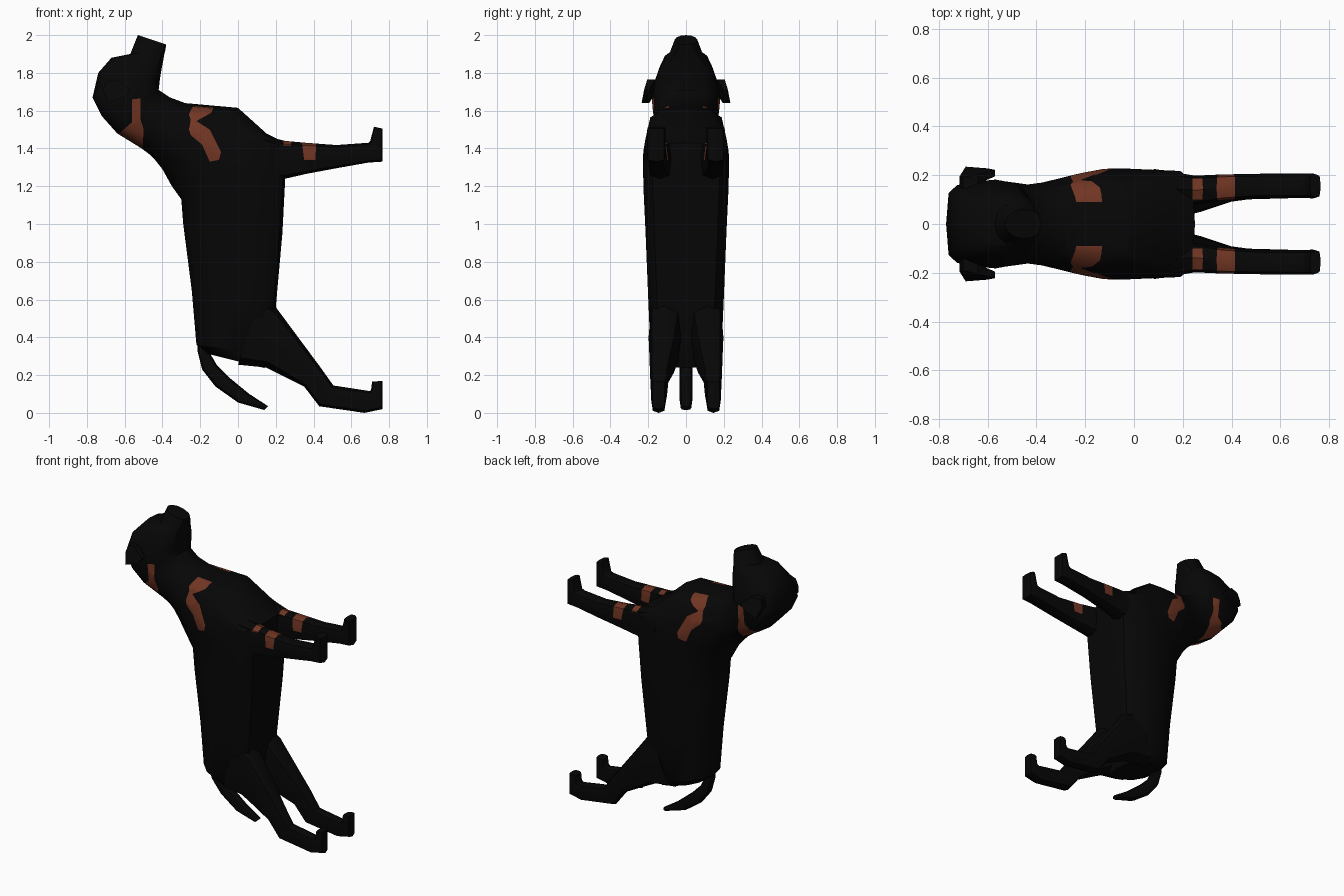
import bpy, bmesh, math
from mathutils import Vector

if "Cube" in bpy.data.objects:
    bpy.data.objects.remove(bpy.data.objects["Cube"])


def material(name, rgb):
    m = bpy.data.materials.new(name)
    m.diffuse_color = (*rgb, 1)
    m.use_nodes = True
    m.node_tree.nodes["Principled BSDF"].inputs["Base Color"].default_value = m.diffuse_color
    return m


BLACK = material("black coat", (0.002, 0.002, 0.002))
TAN = material("tan patch", (0.165, 0.036, 0.017))


def inside(x, z, poly):
    hit = False
    for (x1, z1), (x2, z2) in zip(poly, poly[1:] + poly[:1]):
        if (z1 > z) != (z2 > z) and x < x1 + (z - z1) * (x2 - x1) / (z2 - z1):
            hit = not hit
    return hit


def paint(bm, poly, min_y):
    """Cut the outline through the surface and colour the faces within it."""
    xs, zs = zip(*poly)

    def near():
        out = []
        for f in bm.faces:
            fx = [v.co.x for v in f.verts]
            fz = [v.co.z for v in f.verts]
            if (max(fx) > min(xs) and min(fx) < max(xs)
                    and max(fz) > min(zs) and min(fz) < max(zs)):
                out.append(f)
        return out

    def cut(co, no):
        faces = near()
        geom = set(faces)
        for f in faces:
            geom.update(f.edges)
            geom.update(f.verts)
        bmesh.ops.bisect_plane(bm, geom=list(geom), dist=1e-5,
                               plane_co=co, plane_no=no)

    for (x1, z1), (x2, z2) in zip(poly, poly[1:] + poly[:1]):
        cut((x1, 0, z1), Vector((z2 - z1, 0, x1 - x2)).normalized())
    for s in (-1, 1):
        cut((0, s * min_y, 0), (0, 1, 0))
    for f in near():
        c = f.calc_center_median()
        if abs(c.y) > min_y and inside(c.x, c.z, poly):
            f.material_index = 1


def finish(bm, name, patches=()):
    bmesh.ops.recalc_face_normals(bm, faces=bm.faces)
    for poly, min_y in patches:
        paint(bm, poly, min_y)
    me = bpy.data.meshes.new(name)
    bm.to_mesh(me)
    bm.free()
    me.materials.append(BLACK)
    me.materials.append(TAN)
    ob = bpy.data.objects.new(name, me)
    bpy.context.collection.objects.link(ob)
    bpy.ops.object.select_all(action='DESELECT')
    ob.select_set(True)
    bpy.context.view_layer.objects.active = ob
    bpy.ops.object.shade_smooth_by_angle(angle=math.radians(40))
    return ob


def loft(name, sections, sides=12, power=(2.8, 2.8), side=1, patches=()):
    """Sections: (x, z) of one edge, (x, z) of the other, y centre, half width,
    then optionally the squareness of the first and second half."""
    bm = bmesh.new()
    rings = []
    for xa, za, xb, zb, yc, hw, *own in sections:
        ring = []
        for i in range(sides):
            a = math.tau * i / sides
            c, s = round(math.cos(a), 6), round(math.sin(a), 6)
            e = 2 / (own or power)[1 if c >= 0 else 0]
            c = math.copysign(abs(c) ** e, c)
            s = math.copysign(abs(s) ** e, s)
            ring.append(bm.verts.new(((xa + xb) / 2 + (xb - xa) / 2 * c,
                                      side * (yc + hw * s),
                                      (za + zb) / 2 + (zb - za) / 2 * c)))
        rings.append(ring)
    for p, q in zip(rings, rings[1:]):
        for i in range(sides):
            j = (i + 1) % sides
            bm.faces.new((p[i], p[j], q[j], q[i]))
    bm.faces.new(rings[0])
    bm.faces.new(rings[-1])
    return finish(bm, name, patches)


# Tan markings as side outlines (x, z) with the nearest distance to the middle
shoulder = [(-.25, 1.55), (-.26, 1.58), (-.22, 1.66), (-.12, 1.65), (-.14, 1.59),
            (-.22, 1.545), (-.15, 1.5), (-.09, 1.38), (-.10, 1.34), (-.15, 1.33),
            (-.19, 1.42), (-.25, 1.47), (-.26, 1.5)]
cheek = [(-.56, 1.66), (-.515, 1.665), (-.515, 1.55), (-.50, 1.5), (-.505, 1.38),
         (-.64, 1.47), (-.56, 1.54)]

# Torso, neck and head in one skin from rump to nose
loft("body_and_head", [
    (-.17, .315, .14, .238, 0, .14, 2.2, 3.5),
    (-.22, .36, .17, .30, 0, .188, 2.0, 4),
    (-.245, .65, .20, .56, 0, .20, 2.0, 5),
    (-.29, 1.0, .235, .95, 0, .215, 2.0, 5.5),
    (-.30, 1.13, .25, 1.24, 0, .225, 2.0, 6),
    (-.35, 1.20, .25, 1.43, 0, .228, 2.0, 6),
    (-.40, 1.29, .15, 1.48, 0, .226, 2.0, 5),
    (-.44, 1.34, 0, 1.615, 0, .208, 2.0, 3),
    (-.47, 1.37, -.28, 1.64, 0, .17, 2.2, 2.6),
    (-.51, 1.40, -.36, 1.67, 0, .162, 2.6, 2.6),
    (-.64, 1.48, -.42, 1.71, 0, .175, 3.5, 2.6),
    (-.72, 1.57, -.413, 1.77, 0, .182, 4.5, 2.6),
    (-.77, 1.67, -.403, 1.83, 0, .168, 5, 2.6),
    (-.74, 1.80, -.395, 1.87, 0, .138, 4.5, 2.5),
    (-.67, 1.88, -.39, 1.90, 0, .112, 3.5, 2.5),
    (-.57, 1.90, -.385, 1.92, 0, .085, 2.4, 2.5),
    (-.53, 2.0, -.38, 1.95, 0, .06, 1.9, 2.5),
], patches=[(shoulder, .09), (cheek, .03)])

# Tail curling under the rump
loft("tail", [
    (-.21, .42, -.10, .40, 0, .04),
    (-.215, .33, -.145, .31, 0, .036),
    (-.19, .23, -.11, .25, 0, .035),
    (-.12, .14, -.05, .19, 0, .035),
    (0, .055, .06, .10, 0, .035),
    (.14, .015, .16, .035, 0, .028),
], sides=8, power=(2.4, 2.4))

# Limbs and ears, one of each per side
front_leg = [
    (.08, 1.22, .08, 1.48, .15, .076),
    (.25, 1.24, .25, 1.44, .138, .06),
    (.36, 1.265, .36, 1.43, .15, .053),
    (.52, 1.295, .52, 1.418, .157, .049),
    (.69, 1.325, .69, 1.43, .157, .05),
    (.765, 1.33, .70, 1.44, .157, .05),
    (.765, 1.505, .72, 1.515, .157, .048),
]
hind_leg = [
    (0, .255, .12, .62, .11, .085),
    (.15, .24, .20, .56, .112, .086),
    (.25, .19, .30, .425, .122, .072),
    (.35, .14, .43, .25, .14, .05),
    (.43, .035, .505, .145, .143, .042),
    (.67, 0, .70, .115, .145, .038),
    (.765, .02, .705, .125, .145, .04),
    (.765, .17, .71, .165, .145, .038),
]
band = [(.335, 1.46), (.415, 1.46), (.41, 1.34), (.35, 1.34)]
spot = [(.24, 1.46), (.285, 1.46), (.28, 1.415), (.24, 1.415)]
# Ear outline: x, z, outer y, inner y
ear = [(-.715, 1.71, .195, .15), (-.70, 1.755, .19, .14), (-.64, 1.765, .205, .165),
       (-.57, 1.71, .222, .195), (-.60, 1.67, .228, .20), (-.69, 1.64, .235, .195)]

for label, s in (("left", 1), ("right", -1)):
    loft(label + "_front_leg", front_leg, 8, (3.4, 3.4), s,
         [(band, .01), (spot, .1)])
    loft(label + "_hind_leg", hind_leg, 8, (3.2, 3.2), s)

    # Thin ear flap leaning outward towards its lower edge
    bm = bmesh.new()
    outer = [bm.verts.new((x, s * yo, z)) for x, z, yo, yi in ear]
    inner = [bm.verts.new((x, s * yi, z)) for x, z, yo, yi in ear]
    bm.faces.new(outer)
    bm.faces.new(inner)
    for i in range(len(ear)):
        j = (i + 1) % len(ear)
        bm.faces.new((outer[i], outer[j], inner[j], inner[i]))
    finish(bm, label + "_ear")
